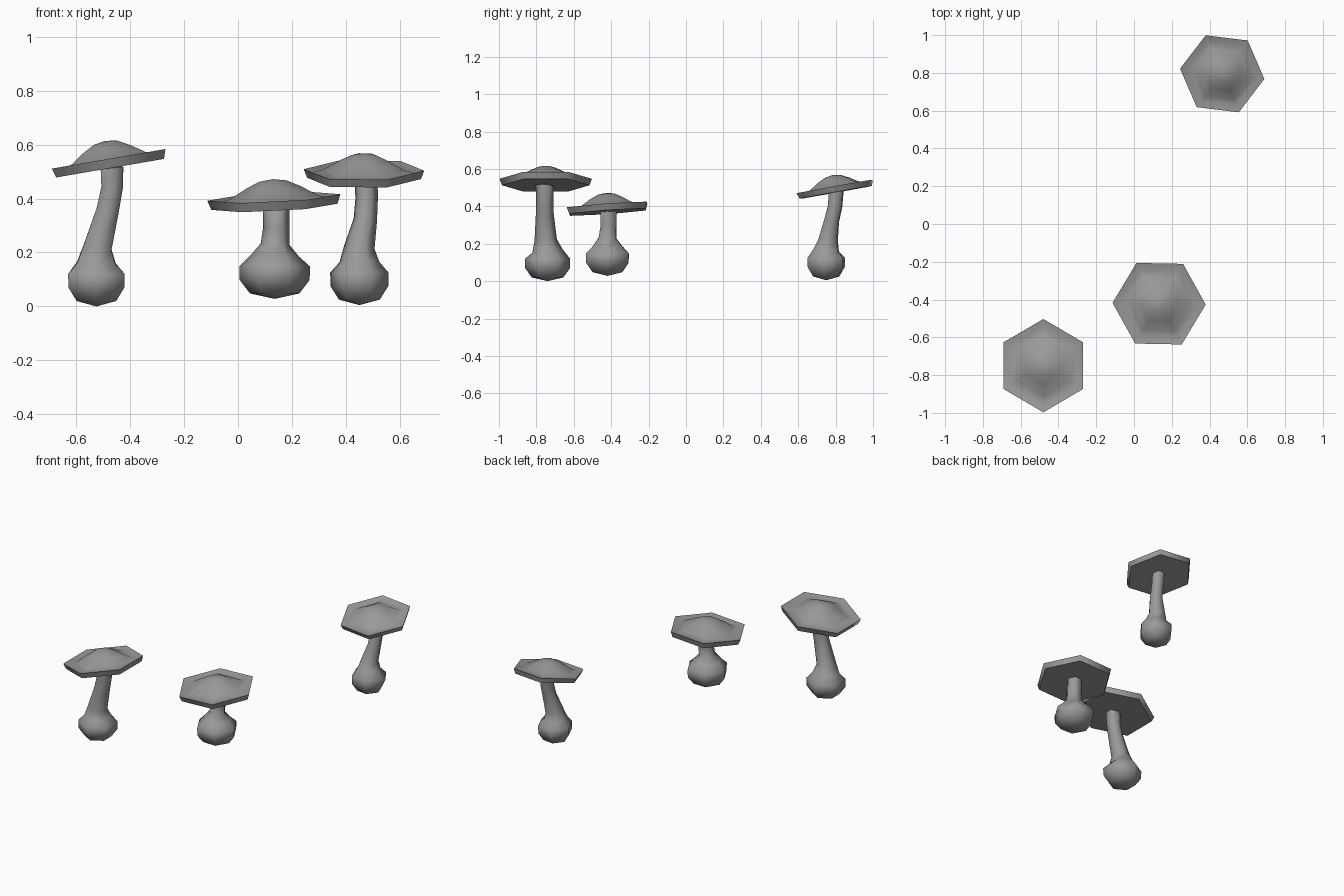
import bpy, bmesh, math
from mathutils import Vector, Matrix

cube = bpy.data.objects.get("Cube")
if cube:
    bpy.data.objects.remove(cube, do_unlink=True)

grey = bpy.data.materials.new("mushroom grey")
grey.use_nodes = True
colour = (0.32, 0.32, 0.32, 1)
grey.diffuse_color = colour
grey.node_tree.nodes["Principled BSDF"].inputs["Base Color"].default_value = colour

SIDES = 6
# (radius, height) from the crown, over the upturned rim, to the underside
CAP = [(0.05, 0.061), (0.1, 0.038), (0.165, 0.0), (0.205, -0.01),
       (0.247, 0.0), (0.234, -0.035)]
# (radius share, height) from the base to the neck
BULB = [(0.7, 0.02), (0.99, 0.07), (1.0, 0.12), (0.68, 0.16)]


def loft(name, rings, start, end, turn):
    """Skin six-sided rings (centre, radius) and close both ends at a point."""
    bm = bmesh.new()
    centres = [start] + [c for c, r in rings] + [end]
    loops = []
    for i, (c, r) in enumerate(rings):
        axis = (centres[i + 2] - centres[i]).normalized()
        tilt = Vector((0, 0, 1)).rotation_difference(axis)
        loops.append([bm.verts.new(c + tilt @ Vector((
            r * math.cos(turn + k * math.tau / SIDES),
            r * math.sin(turn + k * math.tau / SIDES), 0))) for k in range(SIDES)])
    first, last = bm.verts.new(start), bm.verts.new(end)
    for k in range(SIDES):
        n = (k + 1) % SIDES
        bm.faces.new((first, loops[0][n], loops[0][k]))
        bm.faces.new((last, loops[-1][k], loops[-1][n]))
        for a, b in zip(loops, loops[1:]):
            bm.faces.new((a[k], a[n], b[n], b[k]))
    return finish(name, bm)


def cap(name, centre, size, slope, turn):
    """Hexagonal cap with a domed middle, leaning along slope (x, y)."""
    bm = bmesh.new()
    loops = [[bm.verts.new((r * math.cos(k * math.tau / SIDES),
                            r * math.sin(k * math.tau / SIDES), z))
              for k in range(SIDES)] for r, z in CAP]
    crown, under = bm.verts.new((0, 0, 0.068)), bm.verts.new((0, 0, -0.035))
    for k in range(SIDES):
        n = (k + 1) % SIDES
        bm.faces.new((crown, loops[0][k], loops[0][n]))
        bm.faces.new((under, loops[-1][n], loops[-1][k]))
        for a, b in zip(loops, loops[1:]):
            bm.faces.new((a[k], b[k], b[n], a[n]))
    lean = Vector((0, 0, 1)).rotation_difference(Vector((-slope[0], -slope[1], 1)))
    bm.transform(Matrix.Translation(centre) @ lean.to_matrix().to_4x4()
                 @ Matrix.Rotation(turn, 4, 'Z') @ Matrix.Scale(size, 4))
    return finish(name, bm)


def finish(name, bm):
    bmesh.ops.recalc_face_normals(bm, faces=bm.faces)
    mesh = bpy.data.meshes.new(name)
    bm.to_mesh(mesh)
    bm.free()
    mesh.materials.append(grey)
    obj = bpy.data.objects.new(name, mesh)
    bpy.context.collection.objects.link(obj)
    bpy.ops.object.select_all(action='DESELECT')
    obj.select_set(True)
    bpy.context.view_layer.objects.active = obj
    bpy.ops.object.shade_smooth_by_angle(angle=math.radians(65))
    return obj


def mushroom(name, turn, base, bulb, path, centre, size, slope):
    base = Vector(base)
    rings = [(base + Vector((0, 0, z)), bulb * r) for r, z in BULB]
    rings += [(Vector(p[:3]), p[3]) for p in path]
    loft(name + "_stem", rings, base, Vector(centre) - Vector((0, 0, 0.02)), turn)
    cap(name + "_cap", centre, size, slope, turn)


# Tall, short and back mushrooms: stem path points are x, y, z, radius
mushroom("tall", math.radians(30), (-0.525, -0.74, 0.0), 0.121,
         [(-0.52, -0.75, 0.22, 0.06), (-0.483, -0.755, 0.357, 0.048),
          (-0.467, -0.755, 0.44, 0.046), (-0.467, -0.755, 0.51, 0.049)],
         (-0.48, -0.75, 0.547), 1.0, (0.172, 0.0))
mushroom("short", math.radians(-1), (0.136, -0.42, 0.028), 0.131,
         [(0.138, -0.42, 0.23, 0.054), (0.142, -0.415, 0.29, 0.049),
          (0.142, -0.413, 0.37, 0.049)],
         (0.133, -0.422, 0.404), 1.0, (0.05, 0.07))
mushroom("back", math.radians(-7), (0.45, 0.75, 0.005), 0.109,
         [(0.45, 0.76, 0.22, 0.057), (0.472, 0.778, 0.32, 0.044),
          (0.477, 0.797, 0.4, 0.042), (0.475, 0.803, 0.48, 0.043)],
         (0.467, 0.795, 0.506), 0.91, (0.01, 0.18))
